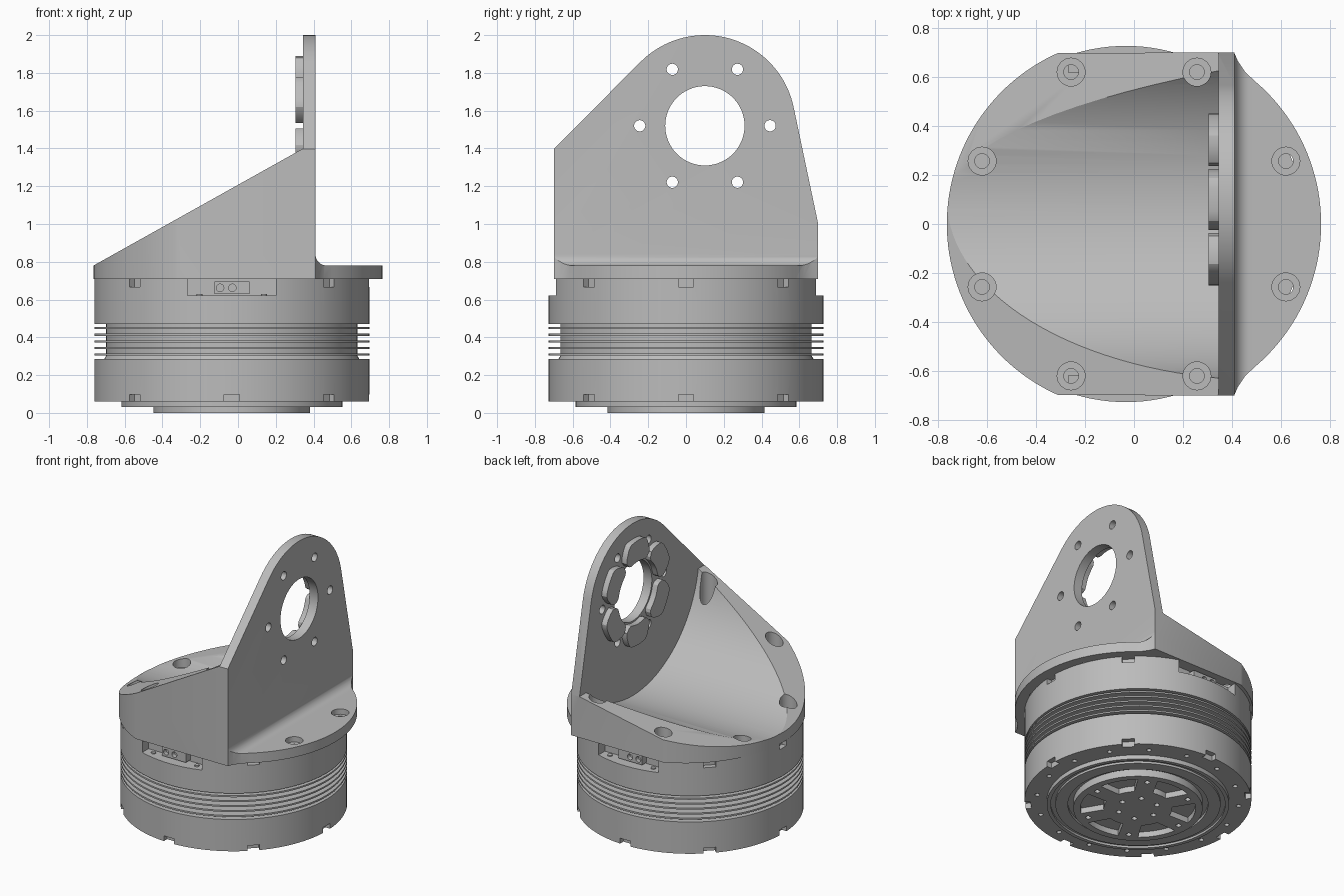
import bpy, bmesh
from math import sin, cos, radians, pi, sqrt
from mathutils import Vector

old = bpy.data.objects.get("Cube")
if old:
    bpy.data.objects.remove(old, do_unlink=True)

grey = bpy.data.materials.new("machined grey")
grey.use_nodes = True
grey.diffuse_color = (0.5, 0.5, 0.5, 1)
grey.node_tree.nodes["Principled BSDF"].inputs["Base Color"].default_value = (0.5, 0.5, 0.5, 1)


def arc(cx, cy, r, start, end, n):
    """Points on an arc, angles in degrees."""
    return [(cx + r * cos(radians(start + (end - start) * i / n)),
             cy + r * sin(radians(start + (end - start) * i / n))) for i in range(n + 1)]


def circle(cx, cy, r, n=24):
    return arc(cx, cy, r, 0, 360, n)[:-1]


def turn(pts, deg, cx=0, cy=0):
    """Rotate points about the origin, then shift them."""
    c, s = cos(radians(deg)), sin(radians(deg))
    return [(cx + x * c - y * s, cy + x * s + y * c) for x, y in pts]


def prism(bm, pts, axis, lo, hi):
    """Extrude a 2D outline along one axis."""
    place = {"x": lambda a, b, h: (h, a, b),
             "y": lambda a, b, h: (a, h, b),
             "z": lambda a, b, h: (a, b, h)}[axis]
    face = bm.faces.new([bm.verts.new(place(a, b, lo)) for a, b in pts])
    ext = bmesh.ops.extrude_face_region(bm, geom=[face])
    shift = Vector(place(0, 0, hi - lo))
    new = [g for g in ext["geom"] if isinstance(g, bmesh.types.BMVert)]
    bmesh.ops.translate(bm, verts=new, vec=shift)


def make(name, bm):
    bmesh.ops.recalc_face_normals(bm, faces=bm.faces)
    mesh = bpy.data.meshes.new(name)
    bm.to_mesh(mesh)
    bm.free()
    mesh.materials.append(grey)
    obj = bpy.data.objects.new(name, mesh)
    bpy.context.collection.objects.link(obj)
    return obj


def select(obj):
    bpy.ops.object.select_all(action="DESELECT")
    obj.select_set(True)
    bpy.context.view_layer.objects.active = obj


def carve(obj, op, prisms):
    """Apply one boolean with a cutter made of prisms."""
    bm = bmesh.new()
    for p in prisms:
        prism(bm, *p)
    cutter = make("cutter", bm)
    cutter.hide_render = True
    mod = obj.modifiers.new("carve", "BOOLEAN")
    mod.operation, mod.solver, mod.object = op, "EXACT", cutter
    select(obj)
    bpy.ops.object.modifier_apply(modifier=mod.name)
    bpy.data.objects.remove(cutter, do_unlink=True)


def smooth(obj):
    select(obj)
    bpy.ops.object.shade_smooth_by_angle(angle=radians(25))


MX = -0.033          # motor axis
R = 0.728            # motor radius
HY, HZ = 0.1, 1.52   # centre of the plate opening

# Motor housing: turned profile with cooling fins
profile = [(0, 0), (.415, 0), (.415, .05), (.45, .05), (.45, .03), (.53, .03), (.53, .045),
           (.56, .045), (.56, .03), (.585, .03), (.585, .06), (R, .06), (R, .285), (.675, .285)]
for i in range(5):
    z = .303 + i * .035
    profile += [(.665, z), (R, z), (R, z + .011), (.665, z + .011)]
profile += [(.665, .47), (R, .47), (R, .71), (0, .71)]
bm = bmesh.new()
verts = [bm.verts.new((r, 0, z)) for r, z in profile]
edges = [bm.edges.new(pair) for pair in zip(verts, verts[1:])]
bmesh.ops.spin(bm, geom=verts + edges, cent=(0, 0, 0), axis=(0, 0, 1), angle=2 * pi, steps=128)
bmesh.ops.remove_doubles(bm, verts=bm.verts, dist=1e-4)
bmesh.ops.translate(bm, verts=bm.verts, vec=(MX, 0, 0))
motor = make("motor_housing", bm)

# Edge notches, connector recesses, rotor pockets and screw holes
notch = [(.69, -.04), (.78, -.04), (.78, .04), (.69, .04)]
cuts = []
for k in range(8):
    spot = turn(notch, k * 45, MX)
    cuts.append((spot, "z", .05, .098))
    if k not in (2, 6):
        cuts.append((spot, "z", .667, .75))
for s in (-1, 1):
    cuts.append(([(MX - .235, s * .62), (MX + .235, s * .62),
                  (MX + .235, s * .8), (MX - .235, s * .8)], "z", .622, .75))
    for x in (-.17, .17):
        cuts.append((circle(MX + x, s * .655, .016, 12), "z", .59, .61 + .02))
pocket = arc(0, 0, .37, -20, 20, 6) + arc(0, 0, .22, 14, -14, 4)
for k in range(6):
    cuts.append((turn(pocket, k * 60 + 30, MX), "z", -.02, .04))
    for r, size in ((.34, .018), (.13, .018)):
        cuts.append((turn(circle(r, 0, size, 12), k * 60, MX), "z", -.02, .03))
for k in range(16):
    cuts.append((turn(circle(.65, 0, .016, 12), k * 22.5 + 11.25, MX), "z", .04, .09))
carve(motor, "DIFFERENCE", cuts)
smooth(motor)

# Cable connectors inside the recesses
for s, side in ((-1, "front"), (1, "back")):
    bm = bmesh.new()
    prism(bm, [(-.125, .63), (.06, .63), (.06, .695), (-.125, .695)], "y",
          *sorted((s * .6, s * .67)))
    box = make(side + "_connector", bm)
    carve(box, "DIFFERENCE", [(circle(x, .662, .02, 16), "y", *sorted((s * .64, s * .7)))
                              for x in (-.095, -.03)])

# Bracket: footprint, side profile and plate outline intersected
half = [(.41, .70), (.425, .665), (.455, .62)]
start = 49.5
rim = arc(0, 0, .765, -start, start, 40)
left = arc(0, 0, .765, 113.8, 246.2, 56)
footprint = rim + half[::-1] + left + [(x, -y) for x, y in half]
bm = bmesh.new()
prism(bm, footprint, "z", .71, 2.1)
bracket = make("mounting_bracket", bm)
side = [(-.9, .6), (.9, .6), (.9, .78)] + arc(.47, .84, .06, 270, 180, 8) + [
    (.41, 2.1), (.345, 2.1), (.345, 1.40), (-.765, .78), (-.9, .705)]
plate = [(-.9, .6), (.9, .6), (.9, .9), (.70, 1.0)] + arc(HY, HZ, .48, 11.9, 135, 40) + [
    (-.70, 1.398), (-.9, 1.198)]
carve(bracket, "INTERSECT", [(side, "y", -.9, .9)])
carve(bracket, "INTERSECT", [(plate, "x", -.9, .9)])

# Lower rear wall, round scoop, opening and screw holes
carve(bracket, "DIFFERENCE", [([(-.9, .753), (.345, 1.0), (.345, 1.6), (-.9, 1.6)], "y", .1, .9)])
carve(bracket, "DIFFERENCE", [(circle(HY, HZ, .74, 128), "x", -1, .345)])
holes = [(circle(HY, HZ, .21, 64), "x", .3, .5)]
for k in range(6):
    holes.append((turn(circle(.345, 0, .03, 20), k * 60, HY, HZ), "x", .3, .5))
carve(bracket, "DIFFERENCE", holes)
spots = [turn([(.672, 0)], 22.5 + 45 * k)[0] for k in range(8)]
carve(bracket, "DIFFERENCE", [(circle(x, y, .057, 32), "z", .742, 2.2) for x, y in spots])
carve(bracket, "DIFFERENCE", [(circle(x, y, .03, 20), "z", .65, .8) for x, y in spots])
smooth(bracket)

# Raised pads around the opening
pad = [(r * cos(radians(a)), r * sin(radians(a))) for r, a in
       ((.225, 21), (.24, 25), (.275, 27), (.305, 24), (.345, 18), (.365, 14))]
pad = [(x, -y) for x, y in pad] + arc(0, 0, .37, -11, 11, 6) + pad[::-1] + arc(0, 0, .222, 17, -17, 6)
bm = bmesh.new()
for k in range(6):
    prism(bm, turn(pad, 30 + 60 * k, HY, HZ), "x", .305, .347)
smooth(make("spacer_pads", bm))
